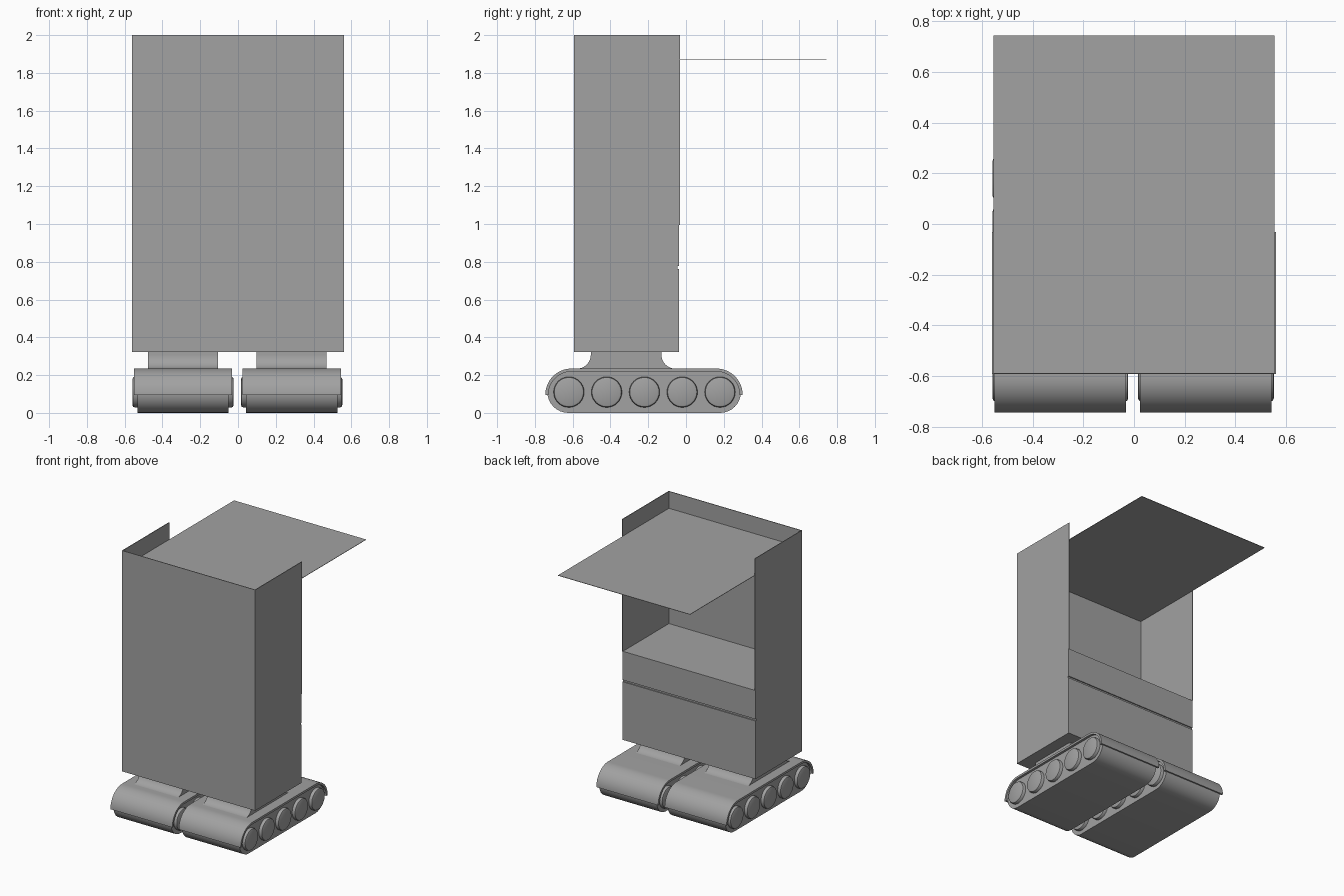
import bpy, bmesh, math

if "Cube" in bpy.data.objects:
    bpy.data.objects.remove(bpy.data.objects["Cube"])

grey = bpy.data.materials.new("plain grey")
grey.diffuse_color = (0.36, 0.36, 0.36, 1)
grey.use_nodes = True
grey.node_tree.nodes["Principled BSDF"].inputs["Base Color"].default_value = grey.diffuse_color


def finish(name, bm, smooth=False):
    bmesh.ops.recalc_face_normals(bm, faces=bm.faces[:])
    me = bpy.data.meshes.new(name)
    bm.to_mesh(me)
    bm.free()
    ob = bpy.data.objects.new(name, me)
    bpy.context.collection.objects.link(ob)
    me.materials.append(grey)
    if smooth:
        bpy.ops.object.select_all(action='DESELECT')
        ob.select_set(True)
        bpy.context.view_layer.objects.active = ob
        bpy.ops.object.shade_smooth_by_angle(angle=math.radians(35))
    return ob


def extrude_x(name, profile, x0, x1, smooth=False):
    """Extrude a closed (y, z) profile from x0 to x1."""
    bm = bmesh.new()
    face = bm.faces.new([bm.verts.new((x0, y, z)) for y, z in profile])
    res = bmesh.ops.extrude_face_region(bm, geom=[face])
    for v in res["geom"]:
        if isinstance(v, bmesh.types.BMVert):
            v.co.x = x1
    return finish(name, bm, smooth)


def box(name, x0, x1, y0, y1, z0, z1):
    return extrude_x(name, [(y0, z0), (y1, z0), (y1, z1), (y0, z1)], x0, x1)


def arc(cy, cz, r, a0, a1, n=16):
    return [(cy + r * math.cos(math.radians(a0 + (a1 - a0) * i / n)),
             cz + r * math.sin(math.radians(a0 + (a1 - a0) * i / n)))
            for i in range(n + 1)]


def wheel(name, x_in, x_out, y, z, r):
    """Disc with a small rounded rim, axis along x."""
    bm = bmesh.new()
    b = 0.012
    d = 1 if x_out > x_in else -1
    rings = [(x_in, r), (x_out - d * b, r), (x_out - d * b * 0.3, r - b * 0.3), (x_out, r - b)]
    n = 32
    loops = [[bm.verts.new((x, y + rr * math.cos(2 * math.pi * i / n),
                            z + rr * math.sin(2 * math.pi * i / n))) for i in range(n)]
             for x, rr in rings]
    for a, c in zip(loops, loops[1:]):
        for i in range(n):
            bm.faces.new((a[i], a[(i + 1) % n], c[(i + 1) % n], c[i]))
    bm.faces.new(loops[0])
    bm.faces.new(loops[-1])
    return finish(name, bm, True)


# Cabinet: lower block with a fine groove across its back
FRONT, BACK, W = -0.593, -0.036, 0.56
extrude_x("lower_cabinet", [(FRONT, 0.322), (BACK, 0.322), (BACK, 0.763), (BACK - 0.008, 0.763),
                            (BACK - 0.008, 0.777), (BACK, 0.777), (BACK, 0.995), (FRONT, 0.995)], -W, W)

# Thin upper walls, open at the back and top
T = 0.005
box("front_wall", -W, W, FRONT, FRONT + T, 0.995, 2.0)
for side, s in (("left", -1), ("right", 1)):
    box(side + "_wall", s * W, s * (W - T), FRONT + T, -0.031, 0.995, 2.0)

# Flat canopy
box("canopy", -W + T, W - T, FRONT + T, 0.745, 1.868, 1.871)

# Track units, one on each side
for side, cx in (("left", -0.291), ("right", 0.284)):
    # Track belt
    belt = arc(0.18, 0.111, 0.111, -90, 90) + arc(-0.623, 0.111, 0.111, 90, 270)
    extrude_x(side + "_track", belt, cx - 0.242, cx + 0.242, True)
    # Fender shell over the upper half
    outer = arc(0.16, 0.095, 0.14, 0, 90) + arc(-0.605, 0.095, 0.14, 90, 180)
    inner = arc(-0.605, 0.095, 0.124, 180, 90) + arc(0.16, 0.095, 0.124, 90, 0)
    extrude_x(side + "_fender", outer + inner, cx - 0.26, cx + 0.26, True)
    # Ankle flaring out with concave curves
    ankle = (arc(-0.578, 0.308, 0.074, -90, 0, 10) + [(-0.504, 0.324), (-0.13, 0.324)]
             + arc(-0.056, 0.308, 0.074, 180, 270, 10))
    extrude_x(side + "_ankle", ankle, cx - 0.185, cx + 0.185, True)
    # Road wheels on both faces
    for i in range(5):
        for tag, s in (("inner", -1), ("outer", 1)):
            wheel(f"{side}_{tag}_wheel_{i + 1}", cx + s * 0.23, cx + s * 0.268,
                  -0.62 + i * 0.2, 0.11, 0.081)
